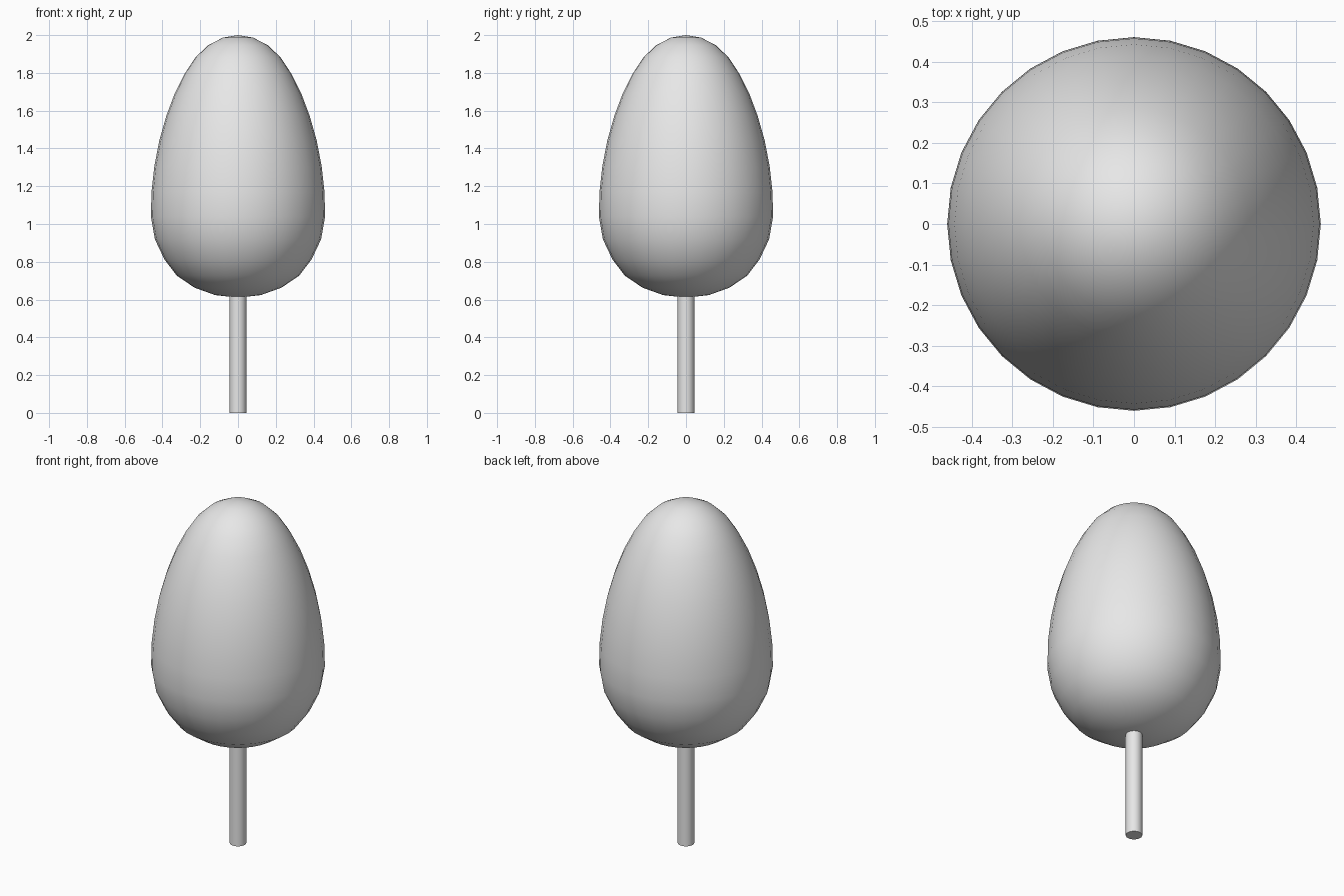
import bpy, bmesh, math

if "Cube" in bpy.data.objects:
    bpy.data.objects.remove(bpy.data.objects["Cube"])

SIDES = 32

grey = bpy.data.materials.new("light_grey")
grey.diffuse_color = (0.8, 0.8, 0.8, 1)
grey.use_nodes = True
grey.node_tree.nodes["Principled BSDF"].inputs["Base Color"].default_value = grey.diffuse_color


def finish(obj, name):
    obj.name = obj.data.name = name
    obj.data.materials.append(grey)
    bpy.context.view_layer.objects.active = obj
    obj.select_set(True)
    bpy.ops.object.shade_smooth_by_angle(angle=math.radians(40))
    obj.select_set(False)


def lathe(name, profile):
    """Spin an (r, z) profile around z; it starts and ends on the axis."""
    bm = bmesh.new()
    top = bm.verts.new((0, 0, profile[0][1]))
    bottom = bm.verts.new((0, 0, profile[-1][1]))
    angles = [2 * math.pi * i / SIDES for i in range(SIDES)]
    rings = [[bm.verts.new((r * math.cos(a), r * math.sin(a), z)) for a in angles]
             for r, z in profile[1:-1]]
    for i in range(SIDES):
        j = (i + 1) % SIDES
        bm.faces.new((top, rings[0][i], rings[0][j]))
        for upper, lower in zip(rings, rings[1:]):
            bm.faces.new((upper[i], lower[i], lower[j], upper[j]))
        bm.faces.new((bottom, rings[-1][j], rings[-1][i]))
    bmesh.ops.recalc_face_normals(bm, faces=bm.faces)
    mesh = bpy.data.meshes.new(name)
    bm.to_mesh(mesh)
    bm.free()
    obj = bpy.data.objects.new(name, mesh)
    bpy.context.collection.objects.link(obj)
    finish(obj, name)


# Egg-shaped crown: rings spaced like a stretched sphere, fuller at the base
radii = [0, 0.08, 0.157, 0.225, 0.282, 0.335, 0.38, 0.417, 0.443,
         0.458, 0.461, 0.44, 0.39, 0.325, 0.23, 0.12, 0]
steps = len(radii) - 1
lathe("tree_crown", [(r, 1.305 + 0.695 * math.cos(math.pi * k / steps))
                     for k, r in enumerate(radii)])

# Slim round trunk reaching just inside the crown
bpy.ops.mesh.primitive_cylinder_add(vertices=SIDES, radius=0.044, depth=0.64,
                                    location=(0, 0, 0.32))
finish(bpy.context.object, "tree_trunk")
